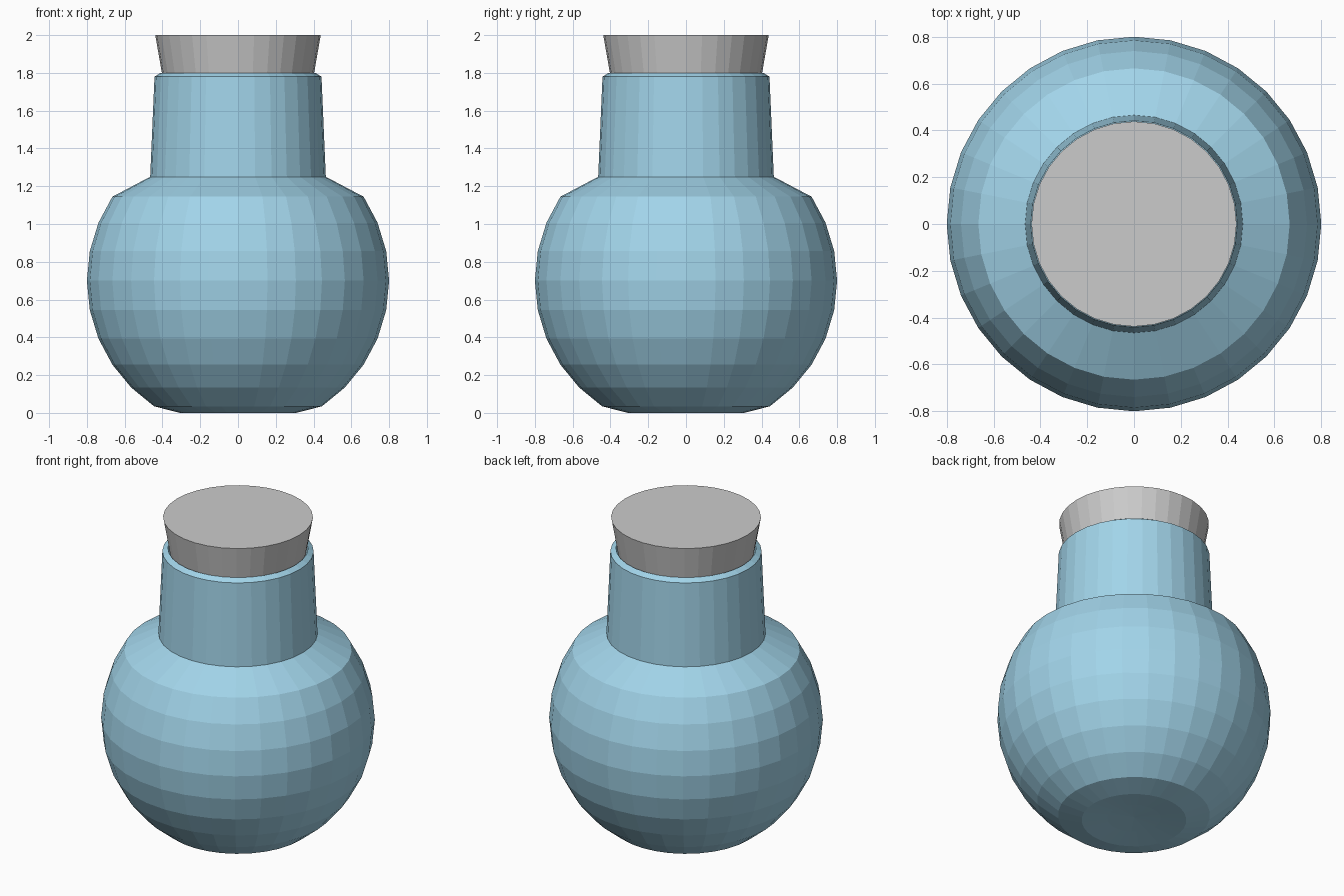
import bpy, bmesh
from math import sin, cos, pi, radians

if "Cube" in bpy.data.objects:
    bpy.data.objects.remove(bpy.data.objects["Cube"])

SIDES = 32


def lathe(name, profile, material=None):
    """Revolve a list of (radius, z) points around z; radius 0 makes a pole."""
    bm = bmesh.new()
    rings = []
    for r, z in profile:
        if r == 0:
            rings.append([bm.verts.new((0, 0, z))] * SIDES)
        else:
            rings.append([bm.verts.new((r * cos(2 * pi * i / SIDES),
                                        r * sin(2 * pi * i / SIDES), z))
                          for i in range(SIDES)])
    for low, high in zip(rings, rings[1:]):
        for i in range(SIDES):
            j = (i + 1) % SIDES
            corners = [low[i], low[j], high[j], high[i]]
            bm.faces.new(list(dict.fromkeys(corners)))
    bmesh.ops.recalc_face_normals(bm, faces=bm.faces)
    mesh = bpy.data.meshes.new(name)
    bm.to_mesh(mesh)
    bm.free()
    obj = bpy.data.objects.new(name, mesh)
    bpy.context.collection.objects.link(obj)
    if material:
        mesh.materials.append(material)
    return obj


glass = bpy.data.materials.new("blue_glass")
glass.diffuse_color = (0.36, 0.66, 0.82, 1)
glass.use_nodes = True
glass.node_tree.nodes["Principled BSDF"].inputs["Base Color"].default_value = glass.diffuse_color

# Bottle: dimpled base, spherical belly, sloped shoulder, tapered neck and lip
base = [(0, 0.02), (0.156, 0.012), (0.306, 0.0)]
belly = [(0.8 * cos(radians(11.25 * k)), 0.7 + 0.8 * sin(radians(11.25 * k)))
         for k in range(-5, 4)]
neck = [(0.465, 1.25), (0.442, 1.78), (0.41, 1.80), (0.39, 1.70), (0, 1.70)]
lathe("bottle", base + belly + neck, glass)

# Stopper: tapered plug seated in the neck
lathe("stopper", [(0, 1.71), (0.388, 1.71), (0.403, 1.80), (0.438, 2.0), (0, 2.0)])
